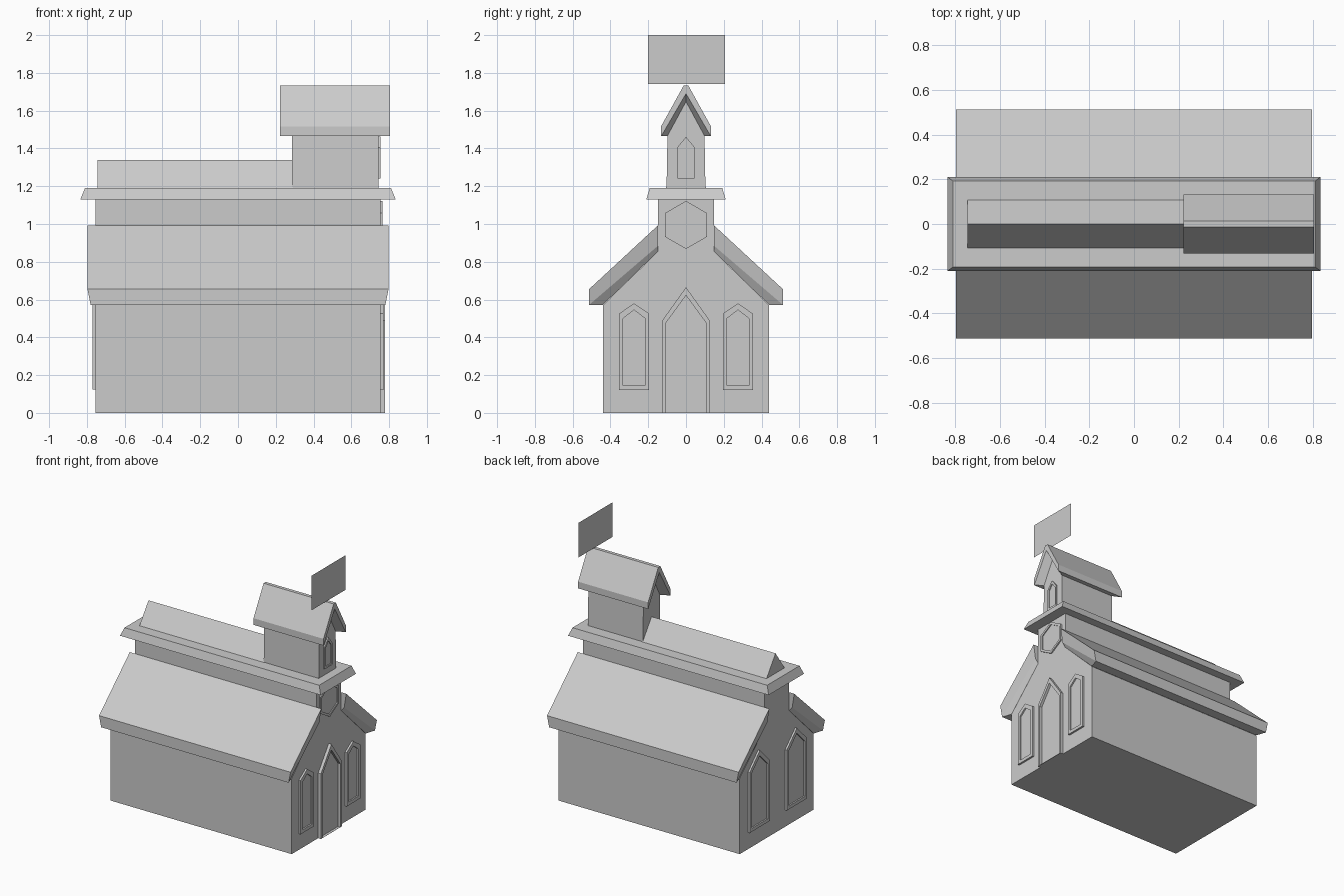
import bpy, bmesh, math

if "Cube" in bpy.data.objects:
    bpy.data.objects.remove(bpy.data.objects["Cube"])


def loft(name, rings, cap_start=True, cap_end=True):
    """Skin a list of equal-length closed rings of 3D points."""
    bm = bmesh.new()
    vs = [[bm.verts.new(p) for p in ring] for ring in rings]
    n = len(rings[0])
    for a, b in zip(vs, vs[1:]):
        for i in range(n):
            j = (i + 1) % n
            bm.faces.new((a[i], a[j], b[j], b[i]))
    if cap_start:
        bm.faces.new(vs[0][::-1])
    if cap_end:
        bm.faces.new(vs[-1])
    bmesh.ops.recalc_face_normals(bm, faces=bm.faces)
    me = bpy.data.meshes.new(name)
    bm.to_mesh(me)
    bm.free()
    ob = bpy.data.objects.new(name, me)
    bpy.context.collection.objects.link(ob)
    return ob


def at_x(x, profile):
    return [(x, y, z) for y, z in profile]


def prism(name, profile, x0, x1):
    return loft(name, [at_x(x0, profile), at_x(x1, profile)])


def rect(hx, hy, z):
    return [(-hx, -hy, z), (hx, -hy, z), (hx, hy, z), (-hx, hy, z)]


def mirrored(half):
    """Complete a right-hand (y, z) half profile to a symmetric one."""
    return half + [(-y, z) for y, z in reversed(half) if y > 0]


def arch(y, hw, z0, shoulder, apex):
    return [(y - hw, z0), (y + hw, z0), (y + hw, shoulder), (y, apex), (y - hw, shoulder)]


def frame(name, outer, inner, wall, depth):
    """Raised frame around a pane just proud of the wall; depth sign gives the side."""
    pane = wall + math.copysign(0.003, depth)
    loft(name, [at_x(wall, outer), at_x(wall + depth, outer),
                at_x(wall + depth, inner), at_x(pane, inner)], cap_start=False)


# Main hall with raised centre
WALL = 0.755
prism("hall", mirrored([(0.44, 0), (0.44, 0.57), (0.148, 0.855), (0.148, 1.13)]), -WALL, WALL)

# Side roofs with tapered eaves
for s, side in ((1, "back"), (-1, "front")):
    def slope(hx, low, high):
        return [(-hx, s * low[0], low[1]), (hx, s * low[0], low[1]),
                (hx, s * high[0], high[1]), (-hx, s * high[0], high[1])]
    loft(side + "_roof", [slope(0.797, (0.513, 0.655), (0.148, 0.993)),
                          slope(0.78, (0.513, 0.572), (0.148, 0.885)),
                          slope(WALL, (0.44, 0.572), (0.148, 0.855))])

# Upper cornice and ridge roof
loft("cornice", [rect(0.835, 0.21, 1.13), rect(0.81, 0.192, 1.19)])
prism("ridge_roof", [(-0.107, 1.19), (0.107, 1.19), (0, 1.34)], -0.745, 0.29)

# Bell tower
TOWER = 0.744
prism("tower", mirrored([(0.103, 1.19), (0.098, 1.47), (0, 1.65)]), 0.286, TOWER)


def tower_section(x, inner_y, inner_apex):
    half = [(0.133, 1.465), (0.133, 1.515), (0.013, 1.732)]
    ring = mirrored(half) + [(-inner_y, 1.467), (0, inner_apex), (inner_y, 1.467)]
    return at_x(x, ring)


loft("tower_roof", [tower_section(0.222, 0.13, 1.69), tower_section(0.286, 0.098, 1.648),
                    tower_section(TOWER, 0.098, 1.648), tower_section(0.805, 0.13, 1.69)])

# Flat panel above the tower
me = bpy.data.meshes.new("top_panel")
me.from_pydata(at_x(0.75, [(-0.2, 1.74), (0.207, 1.74), (0.207, 2.0), (-0.2, 2.0)]), [], [(0, 1, 2, 3)])
bpy.context.collection.objects.link(bpy.data.objects.new("top_panel", me))

# Door and windows
frame("door_frame", arch(0, 0.125, 0, 0.49, 0.665), arch(0, 0.105, 0.001, 0.478, 0.622), WALL, 0.023)
for s, side in ((1, "right"), (-1, "left")):
    frame(side + "_window", arch(s * 0.275, 0.08, 0.12, 0.525, 0.58),
          arch(s * 0.275, 0.058, 0.145, 0.5, 0.545), WALL, 0.014)
    frame(side + "_rear_window", arch(s * 0.22, 0.12, 0.125, 0.58, 0.70),
          arch(s * 0.22, 0.095, 0.15, 0.565, 0.66), -WALL, -0.014)
frame("tower_window", arch(0, 0.046, 1.24, 1.405, 1.462), arch(0, 0.033, 1.253, 1.395, 1.437), TOWER, 0.01)


# Hexagonal gable window
def hexagon(r):
    return [(r * math.sin(i * math.pi / 3), 0.995 + r * math.cos(i * math.pi / 3)) for i in range(6)]


frame("hexagon_window", hexagon(0.127), hexagon(0.107), WALL, 0.01)
